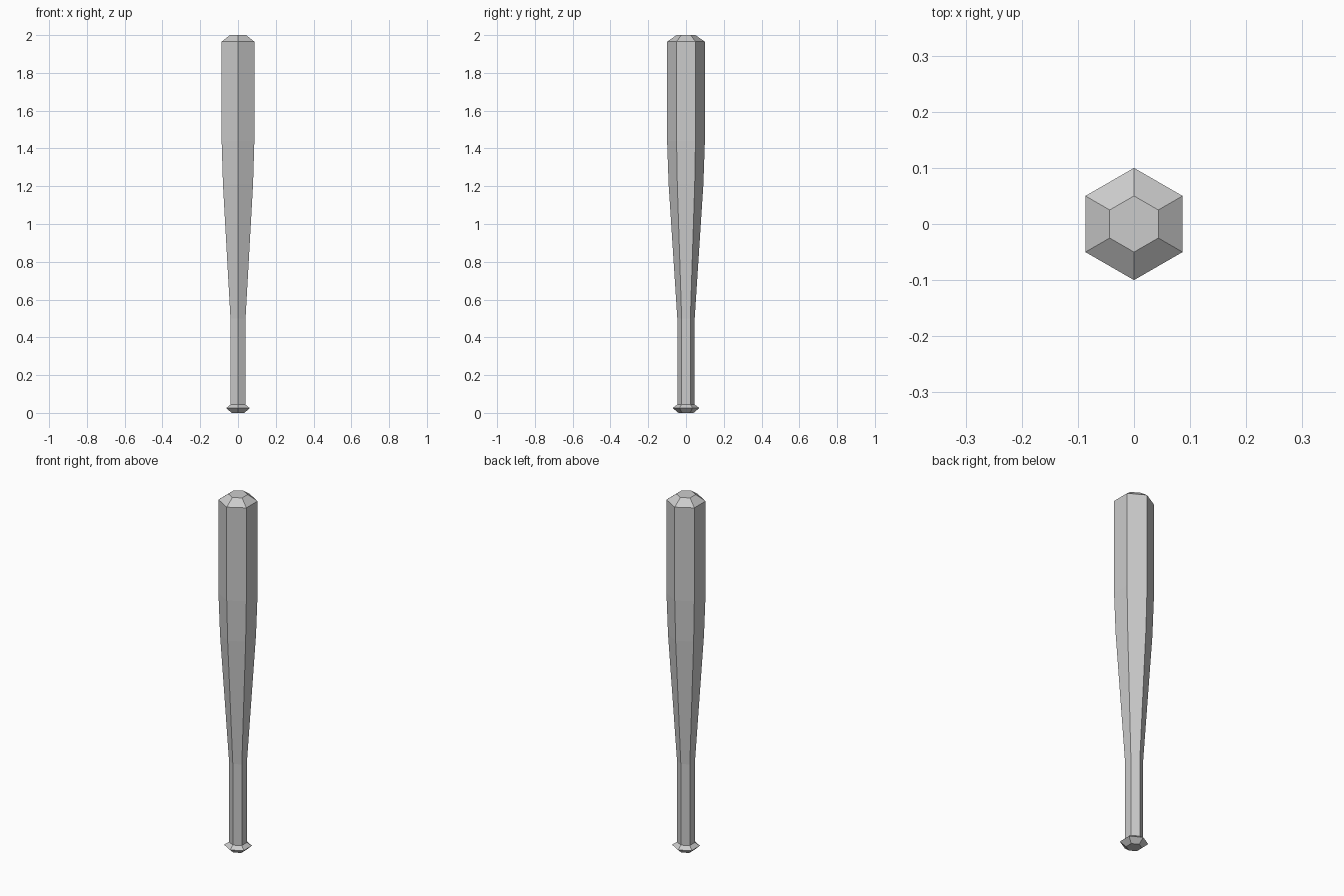
import bpy, bmesh
from math import cos, sin, pi

if "Cube" in bpy.data.objects:
    bpy.data.objects.remove(bpy.data.objects["Cube"])

SIDES = 6

# bat outline from knob to tip: (radius, height)
profile = [
    (0.040, 0.000), (0.071, 0.026), (0.046, 0.044),  # knob
    (0.046, 0.500),                                  # grip
    (0.092, 1.210), (0.100, 1.440),                  # taper
    (0.100, 1.965), (0.050, 2.000),                  # barrel and bevelled tip
]


def lathe(name, profile, sides):
    bm = bmesh.new()
    rings = []
    for r, z in profile:
        angles = [pi / 2 + 2 * pi * i / sides for i in range(sides)]
        rings.append([bm.verts.new((r * cos(a), r * sin(a), z)) for a in angles])
    for low, high in zip(rings, rings[1:]):
        for i in range(sides):
            j = (i + 1) % sides
            bm.faces.new((low[i], low[j], high[j], high[i]))
    # end caps
    bm.faces.new(rings[0][::-1])
    bm.faces.new(rings[-1])
    mesh = bpy.data.meshes.new(name)
    bm.to_mesh(mesh)
    bm.free()
    obj = bpy.data.objects.new(name, mesh)
    bpy.context.collection.objects.link(obj)
    return obj


lathe("bat", profile, SIDES)
